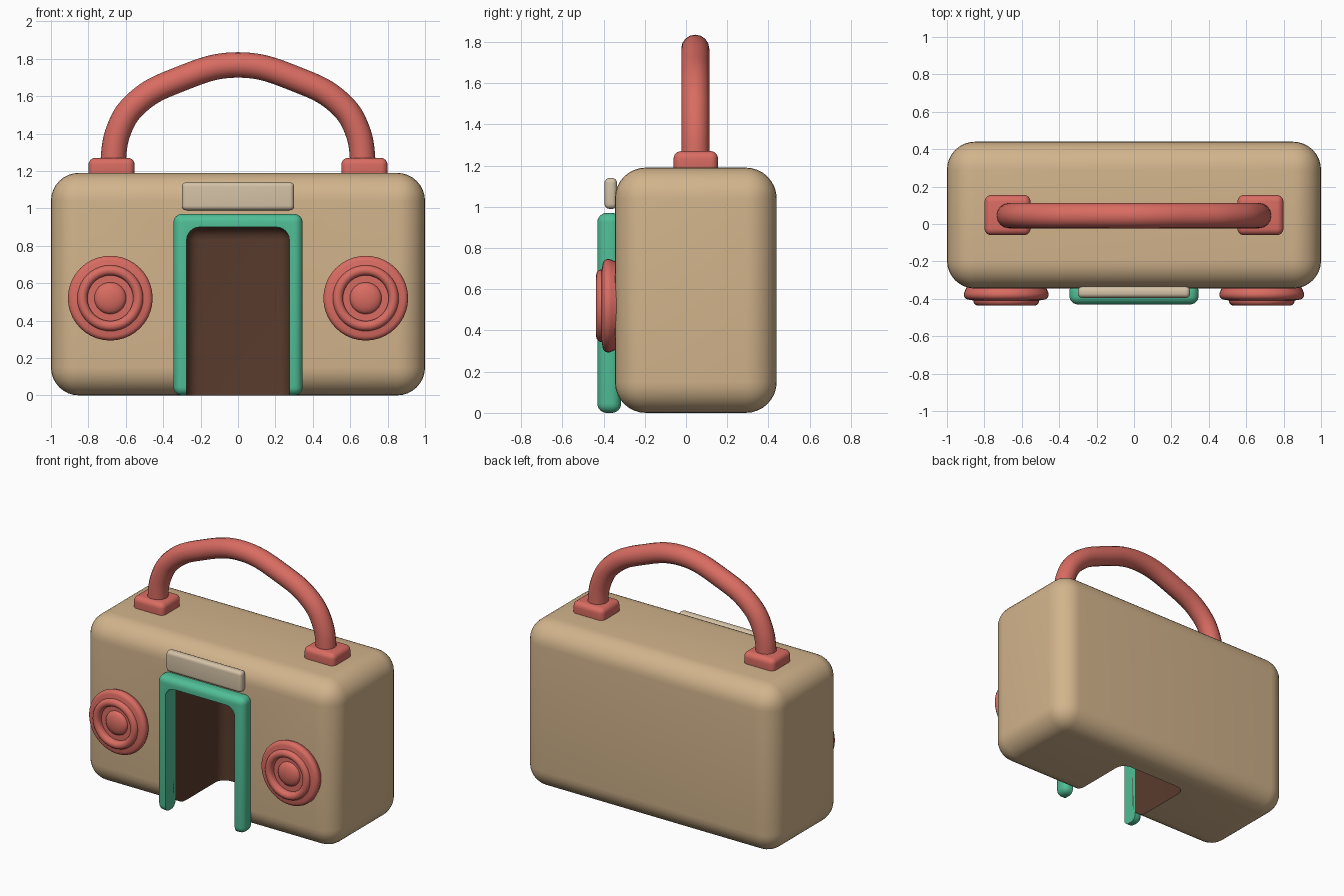
import bpy, bmesh, math
from mathutils import Matrix, Vector

if "Cube" in bpy.data.objects:
    bpy.data.objects.remove(bpy.data.objects["Cube"], do_unlink=True)


def material(name, rgb):
    m = bpy.data.materials.new(name)
    m.use_nodes = True
    m.diffuse_color = (*rgb, 1)
    bsdf = m.node_tree.nodes["Principled BSDF"]
    bsdf.inputs["Base Color"].default_value = (*rgb, 1)
    bsdf.inputs["Roughness"].default_value = 0.7
    return m


TAN = material("tan", (0.645, 0.456, 0.262))
RED = material("coral red", (0.694, 0.150, 0.122))
GREEN = material("mint green", (0.08, 0.515, 0.305))
CREAM = material("cream", (0.66, 0.54, 0.385))
BROWN = material("dark brown", (0.102, 0.045, 0.027))


def select(ob):
    bpy.ops.object.select_all(action='DESELECT')
    ob.select_set(True)
    bpy.context.view_layer.objects.active = ob


def smooth(ob):
    select(ob)
    bpy.ops.object.shade_smooth_by_angle(angle=math.radians(35))


def finish(name, bm, *mats):
    mesh = bpy.data.meshes.new(name)
    bmesh.ops.recalc_face_normals(bm, faces=bm.faces)
    bm.to_mesh(mesh)
    bm.free()
    ob = bpy.data.objects.new(name, mesh)
    bpy.context.collection.objects.link(ob)
    for m in mats:
        mesh.materials.append(m)
    smooth(ob)
    return ob


def rounded_box(name, low, high, radius, *mats, segments=6):
    low, high = Vector(low), Vector(high)
    bm = bmesh.new()
    bmesh.ops.create_cube(bm, size=1)
    bmesh.ops.scale(bm, vec=high - low, verts=bm.verts)
    bmesh.ops.translate(bm, vec=(low + high) / 2, verts=bm.verts)
    bmesh.ops.bevel(bm, geom=bm.edges[:], offset=radius, segments=segments,
                    profile=0.5, affect='EDGES')
    return finish(name, bm, *mats)


def cut(ob, cutter):
    mod = ob.modifiers.new("doorway", 'BOOLEAN')
    mod.operation = 'DIFFERENCE'
    mod.solver = 'EXACT'
    mod.object = cutter
    select(ob)
    bpy.ops.object.modifier_apply(modifier=mod.name)


# Case and door surround, both opened by the same rounded doorway
body = rounded_box("body", (-1, -0.345, 0), (1, 0.44, 1.19), 0.15, TAN, BROWN, segments=8)
frame = rounded_box("door_frame", (-0.345, -0.43, 0), (0.345, -0.315, 0.97), 0.045, GREEN)
cutter = rounded_box("doorway_cutter", (-0.275, -0.7, -0.3), (0.275, 0.21, 0.9), 0.07, TAN, BROWN)
cutter.hide_render = True
for poly in cutter.data.polygons:
    poly.material_index = 1
cut(body, cutter)
cut(frame, cutter)
for poly in frame.data.polygons:
    poly.material_index = 0
bpy.data.objects.remove(cutter, do_unlink=True)
smooth(body)
smooth(frame)

# Sign plate over the door
rounded_box("sign", (-0.3, -0.395, 0.99), (0.3, -0.335, 1.14), 0.024, CREAM)


# Speakers: radius and forward distance, spun around the y axis
def arc(cx, cy, r, start, end, steps=6):
    angles = [math.radians(start + (end - start) * i / steps) for i in range(steps + 1)]
    return [(cx + r * math.cos(a), cy + r * math.sin(a)) for a in angles]


def speaker(name, x):
    profile = [(0.205, 0.32)]
    profile += arc(0.199, 0.377, 0.028, -30, 90)      # outer rim
    profile += arc(0.149, 0.409, 0.027, 0, 180, 10)   # raised ring
    profile += [(0.122, 0.395), (0.09, 0.395)]        # groove
    profile += [(0.085 * math.cos(a), 0.395 + 0.035 * math.sin(a))
                for a in (math.radians(15 * i) for i in range(7))]
    bm = bmesh.new()
    verts = [bm.verts.new((r, -d, 0)) for r, d in profile]
    edges = [bm.edges.new(pair) for pair in zip(verts, verts[1:])]
    bmesh.ops.spin(bm, geom=verts + edges, cent=(0, 0, 0), axis=(0, 1, 0),
                   angle=math.tau, steps=40, use_duplicate=False)
    bmesh.ops.remove_doubles(bm, verts=bm.verts, dist=0.0005)
    rim = [e for e in bm.edges if e.is_boundary]
    bmesh.ops.holes_fill(bm, edges=rim, sides=0)
    bmesh.ops.transform(bm, matrix=Matrix.Translation((x, 0, 0.52)), verts=bm.verts)
    return finish(name, bm, RED)


for side, s in (("left", 1), ("right", -1)):
    speaker(side + "_speaker", 0.683 * s)
    rounded_box(side + "_handle_mount", (0.676 * s - 0.123, -0.06, 1.15),
                (0.676 * s + 0.123, 0.155, 1.27), 0.036, RED)

# Carrying handle: a round tube along a mirrored path
half = [(0.675, 1.18), (0.637, 1.42), (0.545, 1.56), (0.313, 1.69)]
path = [(-x, z) for x, z in half] + [(0, 1.767)] + half[::-1]
curve = bpy.data.curves.new("handle", 'CURVE')
curve.dimensions = '3D'
curve.bevel_depth = 0.068
curve.bevel_resolution = 6
curve.resolution_u = 10
curve.use_fill_caps = True
spline = curve.splines.new('BEZIER')
spline.bezier_points.add(len(path) - 1)
for point, (x, z) in zip(spline.bezier_points, path):
    point.co = (x, 0.045, z)
    point.handle_left_type = point.handle_right_type = 'AUTO'
curve.materials.append(RED)
handle = bpy.data.objects.new("handle", curve)
bpy.context.collection.objects.link(handle)
select(handle)
bpy.ops.object.convert(target='MESH')
smooth(bpy.context.view_layer.objects.active)
